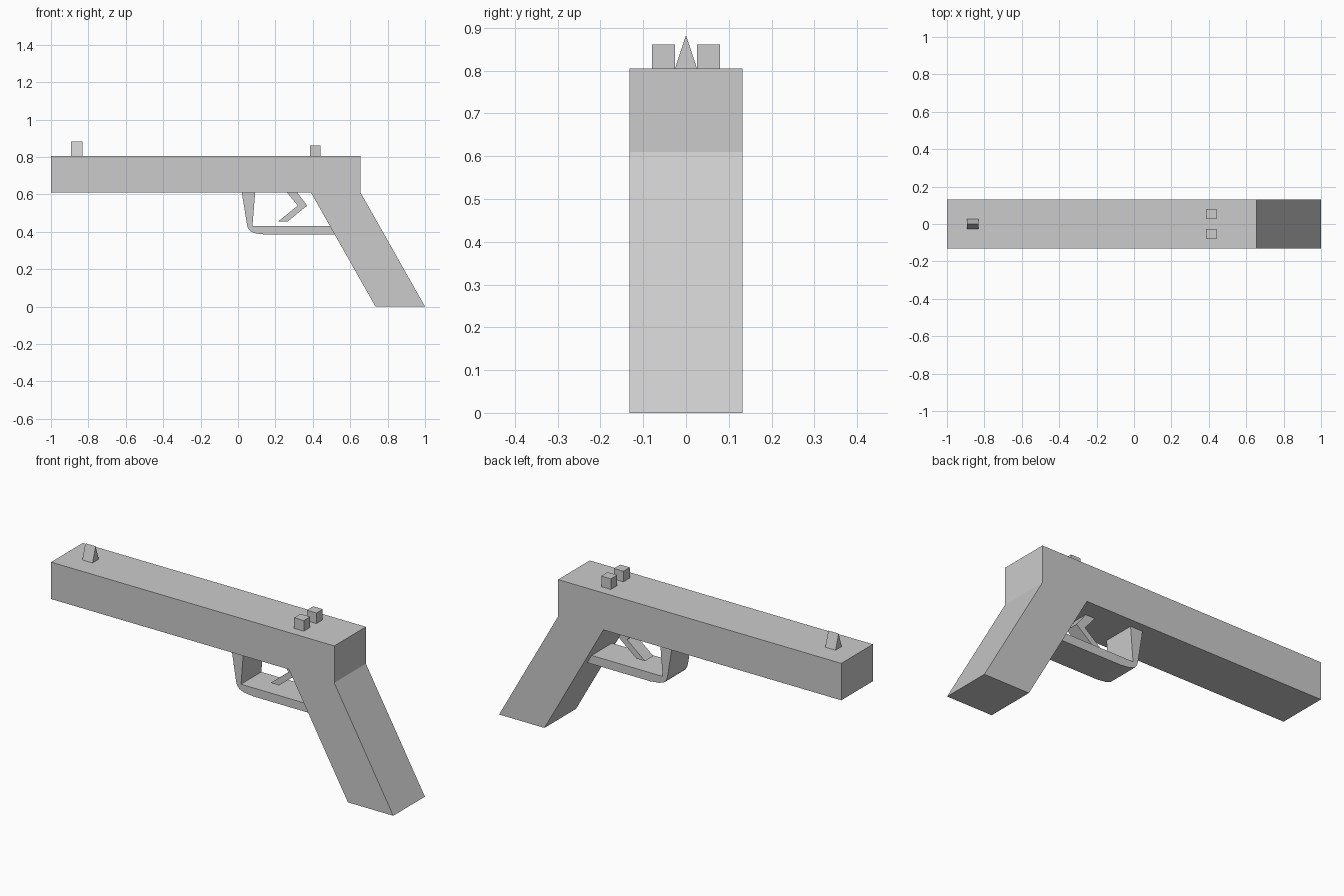
import bpy
import bmesh

if "Cube" in bpy.data.objects:
    bpy.data.objects.remove(bpy.data.objects["Cube"])


def extrude(name, points, half, axis='y', centre=0.0):
    """Extrude a flat outline symmetrically along y (xz outline) or x (yz outline)."""
    bm = bmesh.new()

    def place(p, d):
        return (p[0], d, p[1]) if axis == 'y' else (d, p[0], p[1])

    near = [bm.verts.new(place(p, centre - half)) for p in points]
    far = [bm.verts.new(place(p, centre + half)) for p in points]
    bm.faces.new(near)
    bm.faces.new(far[::-1])
    n = len(points)
    for i in range(n):
        j = (i + 1) % n
        bm.faces.new((near[i], far[i], far[j], near[j]))
    bmesh.ops.recalc_face_normals(bm, faces=bm.faces[:])
    mesh = bpy.data.meshes.new(name)
    bm.to_mesh(mesh)
    bm.free()
    obj = bpy.data.objects.new(name, mesh)
    bpy.context.collection.objects.link(obj)
    return obj


# Long body and slanted grip in one outline
extrude("body_and_grip", [(-1, 0.61), (0.39, 0.61), (0.735, 0), (1, 0),
                          (0.655, 0.61), (0.655, 0.805), (-1, 0.805)], 0.132)

# Guard loop with rounded lower corner
extrude("trigger_guard", [(0.02, 0.612), (0.047, 0.445), (0.053, 0.42),
                          (0.067, 0.402), (0.095, 0.391), (0.15, 0.385),
                          (0.53, 0.385), (0.505, 0.43), (0.077, 0.43),
                          (0.092, 0.612)], 0.085)

# Bent trigger
extrude("trigger", [(0.26, 0.612), (0.32, 0.54), (0.215, 0.455),
                    (0.265, 0.455), (0.37, 0.54), (0.315, 0.612)], 0.035)

# Wedge-shaped front sight
extrude("front_sight", [(-0.026, 0.804), (0.026, 0.804), (0, 0.883)],
        0.03, 'x', -0.862)

# Pair of rear sight blocks
for side, label in ((-1, "left"), (1, "right")):
    extrude("rear_sight_" + label,
            [(side * 0.026, 0.804), (side * 0.079, 0.804),
             (side * 0.079, 0.861), (side * 0.026, 0.861)],
            0.028, 'x', 0.412)
